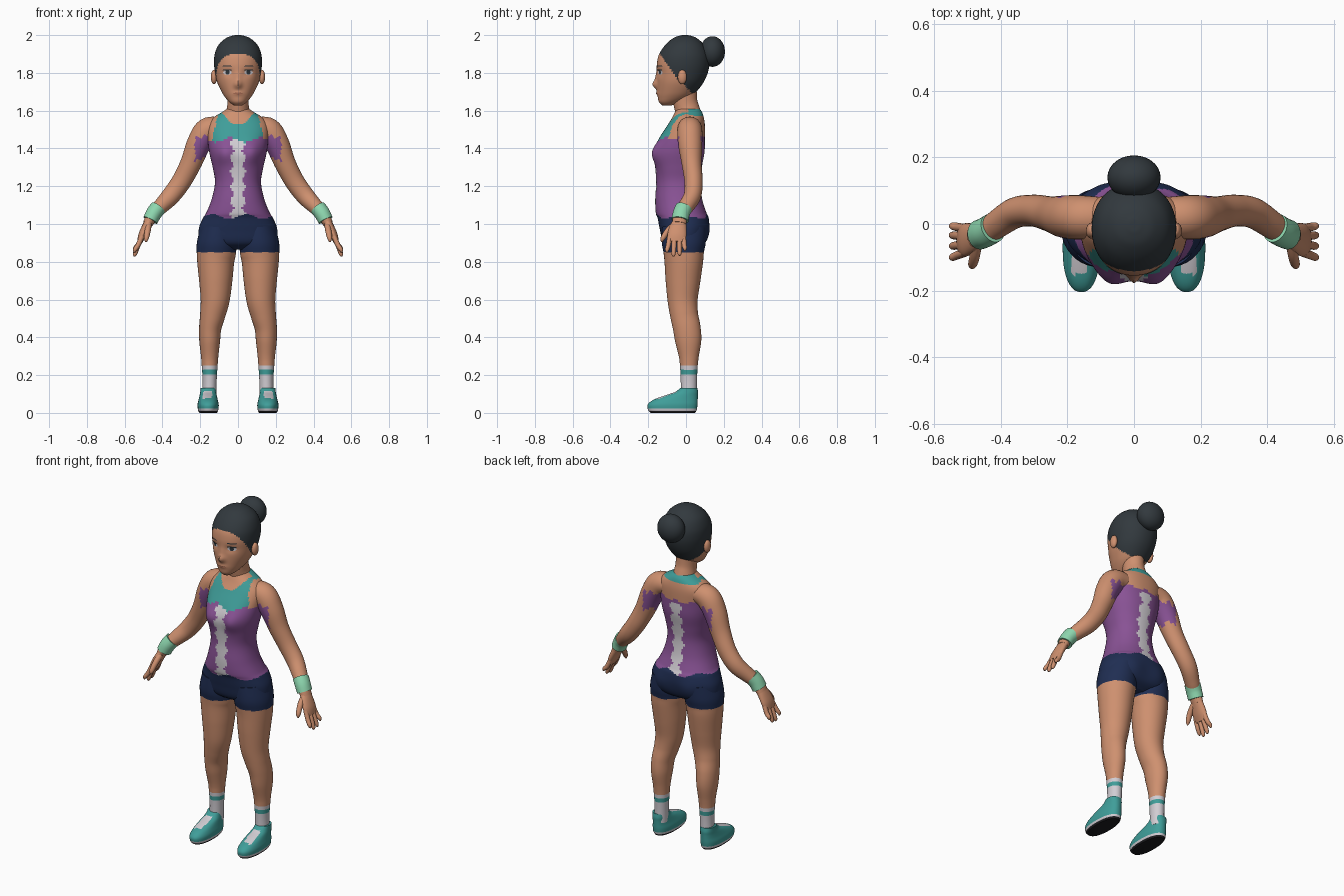
import bpy, bmesh, math
from mathutils import Vector
from mathutils.bvhtree import BVHTree

if "Cube" in bpy.data.objects:
    bpy.data.objects.remove(bpy.data.objects["Cube"])

COLOURS = [
    ("skin", (0.62, 0.28, 0.16)), ("hair_charcoal", (0.032, 0.041, 0.048)),
    ("teal", (0.05, 0.34, 0.32)), ("purple", (0.25, 0.085, 0.30)),
    ("navy", (0.014, 0.027, 0.085)), ("white", (0.64, 0.61, 0.65)),
    ("mint", (0.27, 0.68, 0.43)), ("sole_black", (0.012, 0.012, 0.014)),
    ("lip_brown", (0.44, 0.17, 0.10))]
SKIN, HAIR, TEAL, PURPLE, NAVY, WHITE, MINT, BLACK, LIP = range(9)
MATS = []
for name, rgb in COLOURS:
    m = bpy.data.materials.new(name)
    m.diffuse_color = (*rgb, 1)
    m.use_nodes = True
    m.node_tree.nodes["Principled BSDF"].inputs["Base Color"].default_value = m.diffuse_color
    MATS.append(m)


def finish(name, bm, rule, mirror=False, angle=50):
    """Turn a bmesh into a shaded object; rule is a colour or f(face centre, normal)."""
    bmesh.ops.recalc_face_normals(bm, faces=bm.faces)
    bm.normal_update()
    slots = []
    for f in bm.faces:
        c = rule(f.calc_center_median(), f.normal) if callable(rule) else rule
        if c not in slots:
            slots.append(c)
        f.material_index = slots.index(c)
    me = bpy.data.meshes.new(name)
    bm.to_mesh(me)
    bm.free()
    for c in slots:
        me.materials.append(MATS[c])
    ob = bpy.data.objects.new(name, me)
    bpy.context.collection.objects.link(ob)
    if mirror:
        mod = ob.modifiers.new("mirror", 'MIRROR')
        mod.use_mirror_merge = False
    bpy.ops.object.select_all(action='DESELECT')
    bpy.context.view_layer.objects.active = ob
    ob.select_set(True)
    bpy.ops.object.shade_smooth_by_angle(angle=math.radians(angle))
    return ob


def spline(keys, steps):
    """Catmull-Rom resampling of key rows."""
    out, n = [], len(keys)
    for i in range(n - 1):
        a, b, c, d = (keys[max(0, min(n - 1, i + k))] for k in (-1, 0, 1, 2))
        for s in range(steps):
            t = s / steps
            out.append([0.5 * (2 * q + (r - p) * t + (2 * p - 5 * q + 4 * r - w) * t * t
                               + (3 * q - p - 3 * r + w) * t ** 3)
                        for p, q, r, w in zip(a, b, c, d)])
    return out + [list(keys[-1])]


def loft(keys, sides=32, steps=6, flat=False, power=2.0):
    """Skin rings given as rows of (x, y, z, side radius, depth radius)."""
    bm = bmesh.new()
    rows = spline(keys, steps)
    pts = [Vector(r[:3]) for r in rows]
    rings = []
    for i, r in enumerate(rows):
        t = Vector((0, 0, 1)) if flat else (pts[min(i + 1, len(pts) - 1)] - pts[max(i - 1, 0)]).normalized()
        u = Vector((0, 1, 0)).cross(t).normalized()
        v = t.cross(u)
        ring = []
        for j in range(sides):
            a = 2 * math.pi * j / sides
            c, s = math.cos(a), math.sin(a)
            cx = math.copysign(abs(c) ** (2 / power), c)
            sy = math.copysign(abs(s) ** (2 / power), s)
            ring.append(bm.verts.new(pts[i] + u * cx * r[3] + v * sy * r[4]))
        rings.append(ring)
    for p, q in zip(rings, rings[1:]):
        for j in range(sides):
            k = (j + 1) % sides
            bm.faces.new((p[j], p[k], q[k], q[j]))
    bm.faces.new(rings[0])
    bm.faces.new(rings[-1])
    return bm


def sections(rows, x=0):
    """Rows of (z, half width, front y, back y) to loft rows."""
    return [(x, (f + b) / 2, z, w, (b - f) / 2) for z, w, f, b in rows]


def bump(bm, x, z, sx, sz, amount):
    """Push the front surface forward around a point."""
    for v in bm.verts:
        if v.co.y < -0.03:
            v.co.y -= amount * math.exp(-((v.co.x - x) / sx) ** 2 - ((v.co.z - z) / sz) ** 2)


def ellipsoid(name, loc, size, colour, mirror=False):
    bm = bmesh.new()
    bmesh.ops.create_uvsphere(bm, u_segments=28, v_segments=18, radius=1)
    bmesh.ops.scale(bm, vec=size, verts=bm.verts)
    bmesh.ops.translate(bm, vec=loc, verts=bm.verts)
    return finish(name, bm, colour, mirror)


def zigzag(t, period):
    return abs((t / period) % 1 - 0.5) * 2


# torso with painted top, yoke, stripe and shorts
def torso_colour(c, n):
    x, z = abs(c.x), c.z
    if z < 1.04 + 0.012 * math.sin(c.x * 35):
        return NAVY
    if c.y < 0.01 and z > 1.43 + 0.03 * zigzag(c.x + 0.04, 0.16):
        if z > 1.525 + 9 * c.x * c.x or x > 0.135 - 0.25 * max(0, z - 1.46):
            return SKIN
        return TEAL
    if c.y >= 0.01 and z > 1.46 + 0.015 * zigzag(c.x, 0.1):
        return TEAL if z > 1.57 and x < 0.11 else SKIN
    if x < 0.018 + 0.026 * zigzag(z, 0.075) and z < 1.45:
        return WHITE
    return PURPLE


torso = loft(sections([
    (0.865, .09, -.07, .05), (0.90, .195, -.12, .10), (0.97, .208, -.138, .12), (1.03, .186, -.15, .12),
    (1.06, .168, -.16, .108), (1.13, .140, -.163, .086), (1.22, .122, -.158, .076), (1.30, .134, -.162, .084),
    (1.38, .152, -.165, .098), (1.45, .160, -.143, .10), (1.52, .160, -.10, .10), (1.56, .135, -.075, .095),
    (1.59, .088, -.06, .086), (1.61, .058, -.05, .072)]), sides=80, flat=True, power=2.2)
for sx in (-1, 1):
    bump(torso, sx * 0.075, 1.375, 0.05, 0.06, 0.026)
    for v in torso.verts:  # seat
        if v.co.y > 0.03:
            v.co.y += 0.012 * math.exp(-((v.co.x - sx * .09) / .06) ** 2 - ((v.co.z - .95) / .06) ** 2)
finish("torso", torso, torso_colour)

# neck
finish("neck", loft([(0, .02, 1.54, .085, .075), (0, .008, 1.60, .062, .066),
                     (0, -.004, 1.65, .056, .064), (0, -.01, 1.73, .06, .066)]), SKIN)


# head with painted hairline
def head_colour(c, n):
    if c.z > 1.91 or (c.y > -0.145 + 0.7 * (1.91 - c.z) and c.z > 1.725 - c.y * 0.9):
        return HAIR
    return SKIN


head = loft(sections([
    (1.628, .022, -.125, -.075), (1.645, .046, -.143, -.03), (1.67, .068, -.149, .02), (1.70, .087, -.151, .055),
    (1.75, .110, -.153, .093), (1.80, .121, -.154, .115), (1.85, .127, -.154, .124), (1.90, .123, -.142, .119),
    (1.95, .102, -.108, .094), (1.985, .062, -.066, .056), (1.998, .025, -.03, .02), (2.0, .006, -.01, 0)]),
    sides=72, steps=7, flat=True, power=2.1)
bump(head, 0, 1.738, 0.019, 0.022, 0.024)
bump(head, 0, 1.775, 0.014, 0.03, 0.008)
bump(head, 0, 1.692, 0.026, 0.012, 0.006)
for sx in (-1, 1):
    bump(head, sx * 0.052, 1.80, 0.026, 0.02, -0.008)
face_tree = BVHTree.FromBMesh(head)
finish("head", head, head_colour)
ellipsoid("hair_bun", (0, .14, 1.913), (.08, .066, .081), HAIR)
ellipsoid("ears", (.127, -.02, 1.778), (.017, .024, .038), SKIN, True)


# painted face plates that follow the head surface
def face_plate(name, x, z, rx, rz, colour, lift, mirror=True):
    bm = bmesh.new()
    bmesh.ops.create_circle(bm, cap_ends=True, cap_tris=True, segments=20, radius=1)
    for v in bm.verts:
        px, pz = x + v.co.x * rx, z + v.co.y * rz
        hit = face_tree.ray_cast(Vector((px, -1, pz)), Vector((0, 1, 0)))[0]
        v.co = (px, hit.y - lift, pz)
    if bm.faces[:][0].normal.y > 0:
        bmesh.ops.reverse_faces(bm, faces=bm.faces)
    finish(name, bm, colour, mirror)


face_plate("eye_whites", .056, 1.802, .023, .012, WHITE, .002)
face_plate("irises", .055, 1.803, .011, .012, HAIR, .004)
face_plate("upper_lashes", .057, 1.815, .026, .004, HAIR, .005)
face_plate("eyebrows", .058, 1.836, .026, .0035, HAIR, .002)
face_plate("mouth", 0, 1.690, .026, .006, LIP, .002, False)


# arms with painted cap sleeves on the inner side
def arm_colour(c, n):
    low = 1.33 + 0.03 * zigzag(c.y, 0.06)
    return PURPLE if low < c.z < 1.47 - 0.02 * zigzag(c.x, 0.05) and c.x < 0.228 else SKIN


finish("arms", loft([
    (.09, .02, 1.51, .055, .06), (.16, .02, 1.495, .068, .066), (.207, .022, 1.425, .064, .064),
    (.25, .03, 1.32, .056, .053), (.30, .04, 1.225, .052, .048), (.355, .034, 1.15, .049, .046),
    (.41, .0, 1.092, .041, .042), (.45, -.028, 1.05, .033, .038), (.478, -.036, 1.0, .026, .038)],
    sides=36), arm_colour, True)
finish("wristbands", loft([(.424, -.012, 1.085, .043, .045), (.446, -.025, 1.055, .042, .045),
                           (.464, -.032, 1.02, .040, .045)]), MINT, True)

# hands
finish("palms", loft([(.466, -.032, 1.02, .024, .034), (.488, -.042, .98, .023, .045),
                      (.507, -.048, .94, .021, .05), (.52, -.05, .905, .014, .044)]), SKIN, True)
for i, (y, tip_y, tip_z) in enumerate([(-.086, -.10, .85), (-.061, -.066, .828), (-.036, -.034, .832), (-.013, -.006, .858)]):
    finish(f"finger_{i + 1}", loft([
        (.508, y, .935, .013, .013), (.528, (y + tip_y) / 2, .89, .013, .013),
        (.545, tip_y, tip_z + .014, .011, .011), (.548, tip_y, tip_z, .004, .004)], sides=12, steps=4), SKIN, True)
finish("thumbs", loft([(.472, -.055, 1.0, .016, .018), (.478, -.095, .965, .016, .016),
                       (.485, -.122, .925, .013, .013), (.487, -.128, .905, .004, .004)], sides=12, steps=4), SKIN, True)


# legs with painted shorts and socks
def leg_colour(c, n):
    if c.z > 0.85:
        return NAVY
    if c.z > 0.25:
        return SKIN
    return TEAL if 0.205 < c.z < 0.228 else WHITE


finish("legs", loft([
    (.105, -.01, .98, .092, .118), (.112, -.012, .90, .105, .116), (.115, -.012, .85, .104, .107),
    (.118, -.012, .80, .098, .102), (.118, -.016, .70, .088, .092), (.121, -.018, .60, .077, .08),
    (.134, -.010, .52, .067, .074), (.147, .004, .45, .059, .073), (.150, .012, .38, .055, .069),
    (.150, .015, .30, .046, .053), (.150, .015, .25, .042, .047), (.150, .015, .17, .037, .043),
    (.152, .015, .08, .037, .042)], sides=40, steps=10), leg_colour, True)


# shoes with painted soles and insteps
def shoe_colour(c, n):
    if c.z < 0.010:
        return BLACK
    if c.z < 0.022:
        return WHITE
    if n.z > 0.3 and -0.15 < c.y < -0.05 and abs(c.x - .162) < 0.024:
        return WHITE
    return TEAL


finish("shoes", loft(sections([
    (0, .046, -.188, .048), (.010, .052, -.198, .055), (.022, .055, -.203, .058), (.045, .056, -.202, .061),
    (.068, .051, -.175, .062), (.09, .046, -.12, .063), (.11, .042, -.06, .064), (.132, .040, -.03, .06)],
    x=.158), sides=40, steps=4, flat=True, power=2.3), shoe_colour, True)
